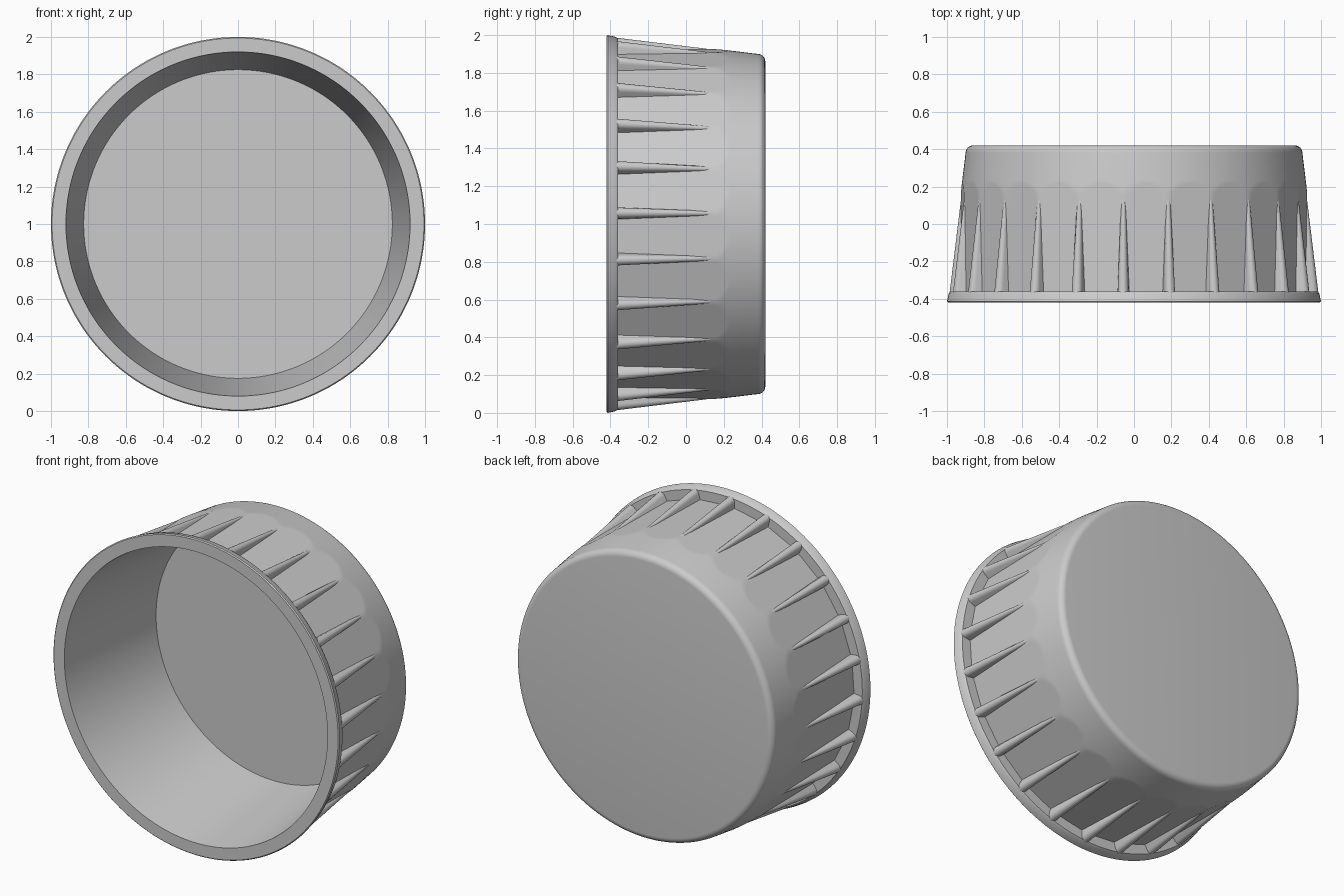
import bpy, bmesh, math

cube = bpy.data.objects.get("Cube")
if cube:
    bpy.data.objects.remove(cube, do_unlink=True)

COUNT = 24                       # ribs and flat panels around the cap
STEP = math.tau / COUNT
SHIFT = math.radians(3.5)        # angle of the first rib
SEGMENTS = COUNT * 12
FRONT, LEDGE, BACK = -0.42, -0.36, 0.42
FLAT = 0.919                     # distance of the panels from the axis

grey = bpy.data.materials.new("grey plastic")
grey.use_nodes = True
grey.diffuse_color = (0.6, 0.6, 0.6, 1)
grey.node_tree.nodes["Principled BSDF"].inputs["Base Color"].default_value = (0.6, 0.6, 0.6, 1)


def cone(y):
    """Outer radius of the tapered wall."""
    return 0.998 - 0.122 * (y - FRONT)


def panel(angle, y):
    """Outer radius where the flat panels shave the wall."""
    off = (angle - SHIFT) % STEP - STEP / 2
    return min(cone(y), FLAT / math.cos(off))


def place(radius, angle, y):
    return (radius * math.cos(angle), y, 1 + radius * math.sin(angle))


def finish(bm, name):
    bmesh.ops.recalc_face_normals(bm, faces=bm.faces)
    mesh = bpy.data.meshes.new(name)
    bm.to_mesh(mesh)
    bm.free()
    mesh.materials.append(grey)
    obj = bpy.data.objects.new(name, mesh)
    bpy.context.collection.objects.link(obj)
    bpy.ops.object.select_all(action='DESELECT')
    obj.select_set(True)
    bpy.context.view_layer.objects.active = obj
    bpy.ops.object.shade_smooth_by_angle(angle=math.radians(30))
    return obj


# Cap shell: rows run from the inner floor, round the lip, to the back
rows = [(0.36, lambda a: 0.825), (FRONT, lambda a: 0.92),
        (FRONT, lambda a: 0.994), (FRONT + 0.006, lambda a: 1.0),
        (LEDGE - 0.012, lambda a: cone(LEDGE)),
        (LEDGE, lambda a: cone(LEDGE) - 0.01)]
ys = [LEDGE, -0.1, 0.1] + [0.16 + 0.008 * i for i in range(14)]
rows += [(y, lambda a, y=y: panel(a, y)) for y in ys]
ROUND = 0.04
for i in range(7):
    t = i / 6 * math.pi / 2
    y = BACK - ROUND + ROUND * math.sin(t)
    r = cone(BACK - ROUND) - ROUND * (1 - math.cos(t))
    rows.append((y, lambda a, r=r: r))

bm = bmesh.new()
angles = [SHIFT + math.tau * i / SEGMENTS for i in range(SEGMENTS)]
rings = [[bm.verts.new(place(radius(a), a, y)) for a in angles] for y, radius in rows]
for one, two in zip(rings, rings[1:]):
    for i in range(SEGMENTS):
        j = (i + 1) % SEGMENTS
        bm.faces.new((one[i], one[j], two[j], two[i]))
bm.faces.new(rings[0])
bm.faces.new(rings[-1])
finish(bm, "cap_shell")

# Tapered grip ribs with rounded crests
bm = bmesh.new()
for k in range(COUNT):
    angle = SHIFT + k * STEP
    sections = []
    for y, width in ((LEDGE - 0.01, 0.029), (0.15, 0.011), (0.18, 0.004)):
        top = cone(y) - 0.004
        outline = [(width * 1.1, 0.918)]
        for i in range(9):
            t = math.pi * i / 8
            outline.append((width * math.cos(t), top - width + width * math.sin(t)))
        outline.append((-width * 1.1, 0.918))
        ring = []
        for side, radius in outline:
            ring.append(bm.verts.new((radius * math.cos(angle) - side * math.sin(angle), y,
                                      1 + radius * math.sin(angle) + side * math.cos(angle))))
        sections.append(ring)
    n = len(sections[0])
    for one, two in zip(sections, sections[1:]):
        for i in range(n):
            j = (i + 1) % n
            bm.faces.new((one[i], one[j], two[j], two[i]))
    bm.faces.new(sections[0])
    bm.faces.new(sections[-1])
finish(bm, "grip_ribs")
